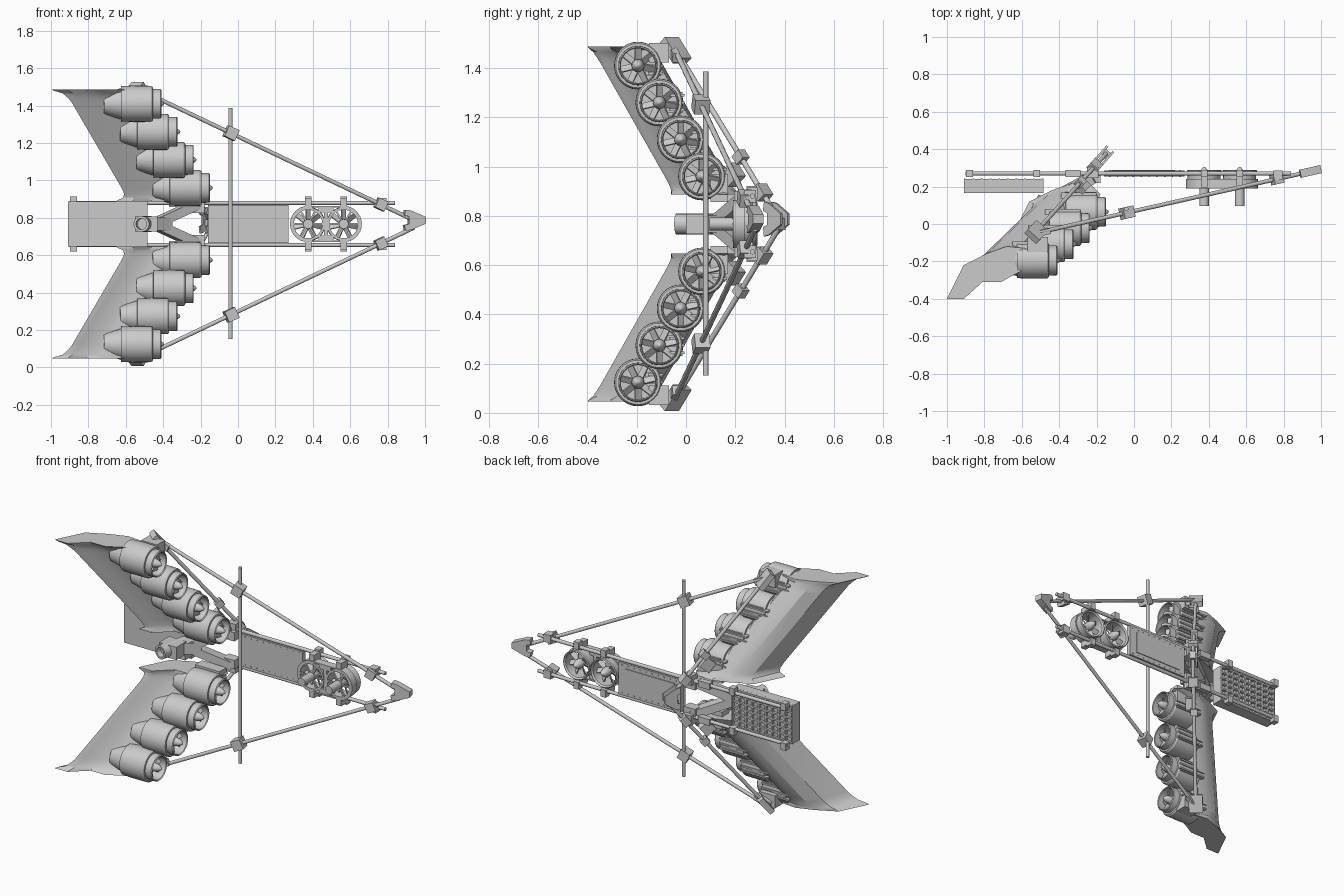
import bpy, bmesh
from math import pi, cos, sin
from mathutils import Vector, Matrix

if "Cube" in bpy.data.objects:
    bpy.data.objects.remove(bpy.data.objects["Cube"])

ZC = 0.767  # height of the symmetry plane; all parts are built relative to it


def align(p, d, up='Z'):
    """Frame at p whose X axis runs along d."""
    return Matrix.Translation(p) @ Vector(d).to_track_quat('X', up).to_matrix().to_4x4()


def box(bm, c, size, d=(1, 0, 0)):
    m = align(Vector(c), d) @ Matrix.Diagonal((*size, 1))
    bmesh.ops.create_cube(bm, size=1, matrix=m)


def slab(bm, x0, x1, y0, y1, z0, z1):
    box(bm, ((x0 + x1) / 2, (y0 + y1) / 2, (z0 + z1) / 2), (x1 - x0, y1 - y0, z1 - z0))


def rod(bm, p, q, r=0.011, n=12, r2=None):
    p, q = Vector(p), Vector(q)
    m = Matrix.Translation((p + q) / 2) @ (q - p).to_track_quat('Z', 'Y').to_matrix().to_4x4()
    bmesh.ops.create_cone(bm, cap_ends=True, segments=n, radius1=r,
                          radius2=r if r2 is None else r2, depth=(q - p).length, matrix=m)


def loft(bm, rings, caps=True, loop=False):
    vs = [[bm.verts.new(p) for p in ring] for ring in rings]
    n = len(vs[0])
    pairs = list(zip(vs, vs[1:])) + ([(vs[-1], vs[0])] if loop else [])
    for a, b in pairs:
        for i in range(n):
            bm.faces.new((a[i], a[(i + 1) % n], b[(i + 1) % n], b[i]))
    if caps and not loop:
        bm.faces.new(vs[0])
        bm.faces.new(vs[-1])


def lathe(bm, m, profile, n=32, loop=False):
    """Spin (axial, radius) points about the X axis of frame m."""
    loft(bm, [[m @ Vector((u, r * cos(2 * pi * i / n), r * sin(2 * pi * i / n)))
               for i in range(n)] for u, r in profile], loop=loop)


def finish(bm, name, mirror=False):
    bmesh.ops.recalc_face_normals(bm, faces=bm.faces)
    for f in bm.faces:
        f.smooth = True
    for e in bm.edges:
        e.smooth = len(e.link_faces) == 2 and e.calc_face_angle(0) < 0.52
    me = bpy.data.meshes.new(name)
    bm.to_mesh(me)
    bm.free()
    ob = bpy.data.objects.new(name, me)
    ob.location.z = ZC
    bpy.context.collection.objects.link(ob)
    if mirror:
        mod = ob.modifiers.new("mirror", 'MIRROR')
        mod.use_axis = (False, False, True)
        mod.use_mirror_merge = False


def rotor(bm, m, u, r, blades=7):
    """Hub, spinner and twisted blades facing +X of frame m."""
    lathe(bm, m, [(u - 0.07, r * .36), (u, r * .36), (u + .025, r * .27), (u + .042, r * .1), (u + .045, .001)], 16)
    for i in range(blades):
        k = m @ Matrix.Rotation(2 * pi * i / blades, 4, 'X') @ Matrix.Translation((u - .02, 0, r * .65)) \
            @ Matrix.Rotation(0.7, 4, 'Z') @ Matrix.Diagonal((.006, .03, r * .75, 1))
        bmesh.ops.create_cube(bm, size=1, matrix=k)


# Swept wing with flared end plates (section listed at the tip, translated to the root)
section = [(-.93, -.385), (-.89, -.362), (-.82, -.31), (-.75, -.285), (-.69, -.262), (-.64, -.232),
           (-.62, -.19), (-.645, -.15), (-.70, -.135), (-.78, -.155), (-.86, -.22)]
plate = [(-1, -.4), (-.91, -.4), (-.81, -.31), (-.71, -.31), (-.63, -.265), (-.55, -.23),
         (-.53, -.18), (-.58, -.13), (-.68, -.12), (-.79, -.16), (-.91, -.22)]


def ring(t, flare):
    return [(x + (a - x) * flare + .35 * t, y + (b - y) * flare + .34 * t, .72 - .6 * t)
            for (x, y), (a, b) in zip(section, plate)]


bm = bmesh.new()
loft(bm, [ring(t, f) for t, f in ((0, 1), (.012, .85), (.035, .3), (.08, .06), (.12, 0),
                                  (.88, 0), (.93, .06), (.965, .3), (.988, .85), (1, 1))])
finish(bm, "wing", True)

# Four ducted engines along each wing
for i in range(4):
    x, y, z = -.41 + .0867 * i, -.195 + .0867 * i, .643 - .15 * i
    m = Matrix.Translation((x, y, z))
    bm = bmesh.new()
    lathe(bm, m, [(-.15, .001), (-.15, .07), (-.005, .07), (0, .074), (-.005, .079), (-.045, .08), (-.046, .09),
                  (-.055, .096), (-.16, .097), (-.215, .094), (-.22, .06), (-.22, .001)])
    finish(bm, f"engine_duct_{i}", True)
    bm = bmesh.new()
    rotor(bm, m, -.03, .072)
    finish(bm, f"engine_rotor_{i}", True)
    # Tapered fairing from duct into the wing nose
    bm = bmesh.new()
    rod(bm, (x - .2, y, z), (x - .31, y - .01, z), .088, 24, .055)
    finish(bm, f"engine_fairing_{i}", True)
    # Ribbed access panel on the back of the duct
    bm = bmesh.new()
    slab(bm, x - .2, x - .06, y + .03, y + .094, z - .042, z + .042)
    for k in (-.03, 0, .03):
        slab(bm, x - .24, x - .05, y + .04, y + .102, z + k - .005, z + k + .005)
    finish(bm, f"engine_panel_{i}", True)

# Tubular frame: front triangle, rear triangle, side rails, cross bar
tip, nose, tail = Vector((-.53, -.05, .72)), Vector((.94, .28, .02)), Vector((-.15, .375, .02))
fdir, rdir = nose - tip, tail - tip
bm = bmesh.new()
rod(bm, tip, nose)
finish(bm, "front_frame_tube", True)
bm = bmesh.new()
rod(bm, tip, tail)
finish(bm, "rear_frame_tube", True)
bm = bmesh.new()
rod(bm, (-.9, .27, .113), (.84, .27, .113))
finish(bm, "side_rail", True)
bm = bmesh.new()
rod(bm, (-.04, .08, -.615), (-.04, .08, .62))
finish(bm, "cross_bar")

# Clamps where tubes meet
bm = bmesh.new()
for t, s in ((.335, .062), (.88, .055)):
    box(bm, tip + fdir * t, (s, s, s), fdir)
for t, s in ((.64, .042), (.845, .058)):
    box(bm, tip + rdir * t, (s, s, .045), rdir)
box(bm, (-.22, .275, .125), (.06, .06, .06))
box(bm, (.77, .26, .113), (.05, .05, .05))
for x in (-.88, -.52, .375, .565):
    box(bm, (x, .27, .125), (.036, .04, .045))
box(bm, (-.325, .27, .113), (.08, .036, .04))
finish(bm, "tube_clamps", True)

# Wing tip brackets and mounts tying wing to rear triangle
bm = bmesh.new()
box(bm, tip + rdir * .02, (.11, .085, .035), rdir)
box(bm, tip + Vector((.03, 0, -.025)), (.1, .03, .04), fdir)
slab(bm, -.57, -.46, -.15, -.07, .655, .735)
slab(bm, -.37, -.2, .1, .17, .09, .2)
box(bm, (-.28, .19, .2), (.07, .05, .07), rdir)
finish(bm, "wing_mounts", True)

# Nose bracket: solid wedge around the front apex
bm = bmesh.new()
e = Vector((fdir.x, fdir.y, 0))
m = align(nose, e)
out = [(.062, .018), (-.02, .052), (-.05, .056), (-.056, .026), (-.03, .02)]
out += [(u, -w) for u, w in reversed(out)]
loft(bm, [[m @ Vector((u, v, w)) for u, w in out] for v in (-.022, .022)])
finish(bm, "nose_bracket")

# Rear apex bracket: two plates with a spacer
bm = bmesh.new()
m = align(tail, (rdir.x, rdir.y, 0))
for v in (-.022, .022):
    loft(bm, [[m @ Vector((u * .8 - .014, v + k, w * 1.25)) for u, w in out] for k in (-.006, .006)])
box(bm, tail - Vector((0, 0, .02)), (.04, .04, .05), (rdir.x, rdir.y, 0))
finish(bm, "rear_bracket")

# Equipment board with rivets
bm = bmesh.new()
slab(bm, -.16, .27, .255, .285, -.102, .102)
slab(bm, -.12, .22, .285, .29, -.07, .07)
for i in range(10):
    for z in (-.088, .088):
        rod(bm, (-.13 + .042 * i, .252, z), (-.13 + .042 * i, .288, z), .004, 6)
finish(bm, "equipment_board")

# Twin lift fans in a rounded housing with open ducts
bm = bmesh.new()
pts = [(.375 - .097 * sin(a), .097 * cos(a)) for a in (pi * i / 16 for i in range(16, -1, -1))]
pts += [(.565 + .097 * sin(a), .097 * cos(a)) for a in (pi * i / 16 for i in range(17))]
inner = [(.47 + (x - .47) * .96, z * .92) for x, z in pts]
loft(bm, [[(x, y, z) for x, z in s] for s, y in ((pts, .19), (pts, .24), (inner, .24), (inner, .19))], loop=True)
slab(bm, .46, .48, .195, .235, -.085, .085)
for s in (-1, 1):
    slab(bm, .43, .51, .195, .235, min(s * .062, s * .092), max(s * .062, s * .092))
finish(bm, "lift_fan_housing")
for i, x in enumerate((.375, .565)):
    m = align(Vector((x, .2, 0)), (0, 1, 0))
    bm = bmesh.new()
    lathe(bm, m, [(-.01, .076), (-.01, .09), (.06, .088), (.085, .092), (.09, .086), (.08, .078)], loop=True)
    finish(bm, f"lift_fan_duct_{i}")
    bm = bmesh.new()
    rotor(bm, m, .06, .078)
    for k in range(3):
        c, s = cos(pi * k / 3) * .08, sin(pi * k / 3) * .08
        box(bm, (x, .195, 0), (.16, .012, .01), (c, 0, s))
    rod(bm, (x, .095, 0), (x, .21, 0), .026, 16)
    finish(bm, f"lift_fan_rotor_{i}")
    bm = bmesh.new()
    slab(bm, x - .018, x + .018, .195, .26, .09, .135)
    finish(bm, f"lift_fan_arm_{i}", True)

# Rear equipment box with a waffle back
bm = bmesh.new()
slab(bm, -.91, -.485, .165, .225, -.12, .12)
for i in range(10):
    x = -.905 + .0461 * i
    slab(bm, x - .005, x + .005, .22, .242, -.12, .12)
for i in range(7):
    z = -.115 + .0383 * i
    slab(bm, -.91, -.485, .22, .241, z - .005, z + .005)
finish(bm, "rear_box")

# Central forked mount: hollow socket and two arms to the rails
bm = bmesh.new()
m = align(Vector((-.5, .03, 0)), (-.25, -1, 0))
lathe(bm, m, [(.07, .03), (.07, .043), (-.12, .043), (-.12, .03)], 16, True)
slab(bm, -.55, -.43, .0, .1, -.04, .04)
box(bm, (-.42, .13, 0), (.12, .07, .07), (1, .8, 0))
finish(bm, "mount_socket")
bm = bmesh.new()
box(bm, (-.33, .19, .055), (.28, .07, .05), (.24, .13, .11))
slab(bm, -.26, -.18, .22, .28, .06, .115)
finish(bm, "mount_arm", True)
